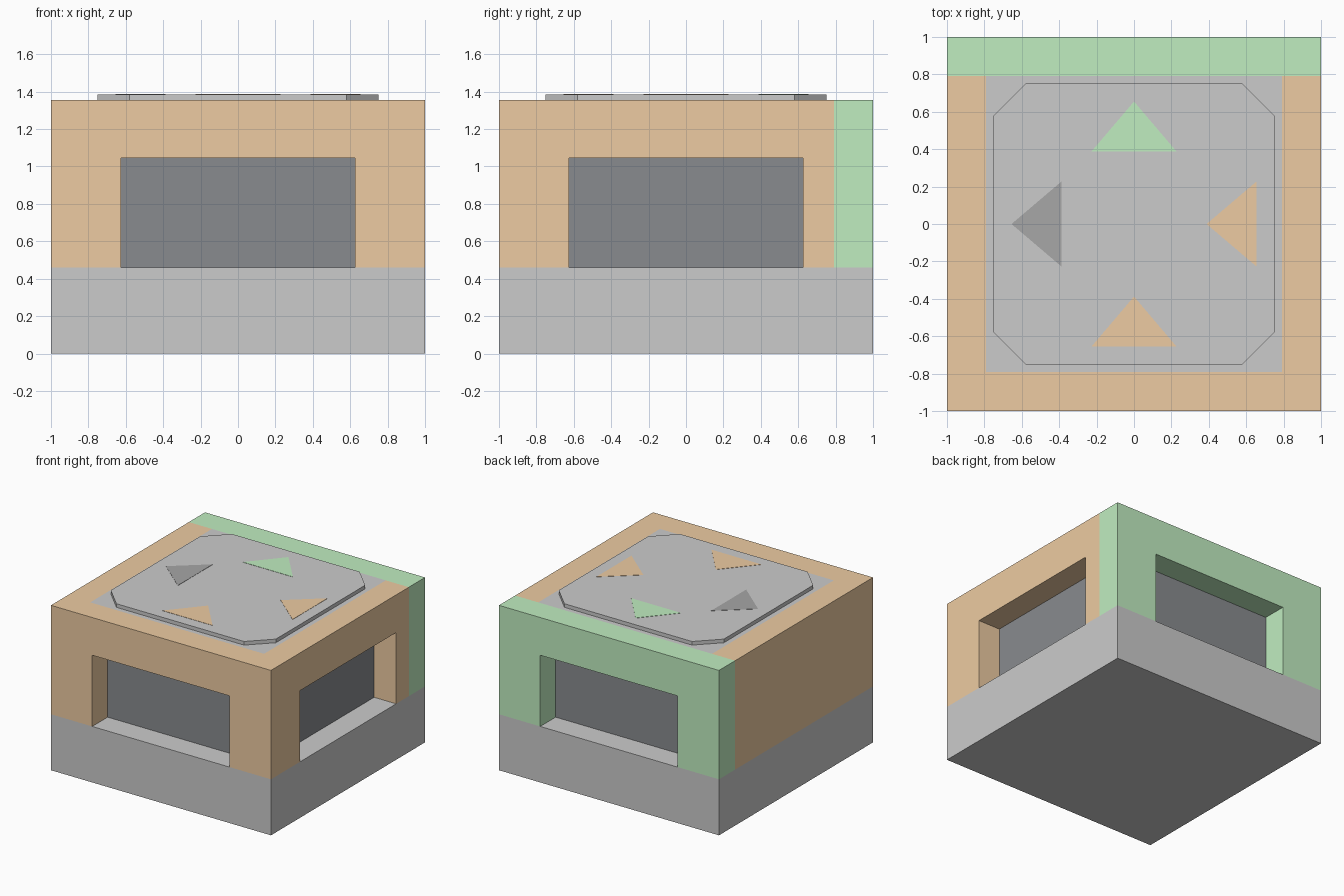
import bpy
import bmesh
from math import pi
from mathutils import Matrix, Vector

if "Cube" in bpy.data.objects:
    bpy.data.objects.remove(bpy.data.objects["Cube"])

BASE_Z, TOP_Z, PLATE_Z = 0.46, 1.355, 1.385
INNER = 0.79          # inner face of the walls
HALF_W, OPEN_Z = 0.625, 1.045   # opening half width and top


def material(name, rgb):
    m = bpy.data.materials.new(name)
    m.diffuse_color = (*rgb, 1)
    m.use_nodes = True
    m.node_tree.nodes["Principled BSDF"].inputs["Base Color"].default_value = m.diffuse_color
    return m


ORANGE = material("orange", (0.85, 0.60, 0.36))
GREEN = material("green", (0.53, 0.85, 0.53))
DARK = material("dark", (0.25, 0.26, 0.275))
DARK_GREY = material("dark_grey", (0.385, 0.385, 0.385))


def prism(name, outline, direction, mat=None, turn=0.0):
    """Extrude a closed 3D outline along direction, then turn it about z."""
    bm = bmesh.new()
    face = bm.faces.new([bm.verts.new(p) for p in outline])
    out = bmesh.ops.extrude_face_region(bm, geom=[face])
    moved = [v for v in out["geom"] if isinstance(v, bmesh.types.BMVert)]
    bmesh.ops.translate(bm, verts=moved, vec=Vector(direction))
    bmesh.ops.rotate(bm, verts=bm.verts, cent=(0, 0, 0),
                     matrix=Matrix.Rotation(turn, 3, 'Z'))
    bmesh.ops.recalc_face_normals(bm, faces=bm.faces)
    mesh = bpy.data.meshes.new(name)
    bm.to_mesh(mesh)
    bm.free()
    obj = bpy.data.objects.new(name, mesh)
    bpy.context.collection.objects.link(obj)
    if mat:
        mesh.materials.append(mat)
    return obj


def slab(name, half, z0, z1):
    pts = [(-half, -half, z0), (half, -half, z0), (half, half, z0), (-half, half, z0)]
    return prism(name, pts, (0, 0, z1 - z0))


def wall(name, half, mat, turn, opening=True):
    """Front-facing wall, optionally with a doorway, turned to its side."""
    xz = [(-half, BASE_Z), (-half, TOP_Z), (half, TOP_Z), (half, BASE_Z)]
    if opening:
        xz += [(HALF_W, BASE_Z), (HALF_W, OPEN_Z), (-HALF_W, OPEN_Z), (-HALF_W, BASE_Z)]
        # dark panel at the back of the recess
        panel = [(x, -INNER, z) for x, z in xz[4:]]
        prism(name.replace("wall", "opening_panel"), panel, (0, -0.01, 0), DARK, turn)
    prism(name, [(x, -1, z) for x, z in xz], (0, 1 - INNER, 0), mat, turn)


# Grey base and core
slab("base", 1, 0, BASE_Z)
slab("core", INNER, BASE_Z, TOP_Z)

# Walls: three with openings, the left one closed
wall("front_wall", 1, ORANGE, 0)
wall("right_wall", INNER, ORANGE, pi / 2)
wall("back_wall", 1, GREEN, pi)
wall("left_wall", INNER, ORANGE, -pi / 2, opening=False)

# Top plate with cut corners
a, b = 0.75, 0.58
octagon = [(-b, -a), (b, -a), (a, -b), (a, b), (b, a), (-b, a), (-a, b), (-a, -b)]
prism("top_plate", [(x, y, TOP_Z) for x, y in octagon], (0, 0, PLATE_Z - TOP_Z))

# Arrow markers: front and right point inward, back and left point outward
for side, mat, turn, inward in (("front", ORANGE, 0, True), ("right", ORANGE, pi / 2, True),
                                ("back", GREEN, pi, False), ("left", DARK_GREY, -pi / 2, False)):
    tip, tail = (-0.388, -0.655) if inward else (-0.655, -0.388)
    pts = [(0, tip, PLATE_Z), (0.227, tail, PLATE_Z), (-0.227, tail, PLATE_Z)]
    prism(side + "_arrow", pts, (0, 0, 0.002), mat, turn)
